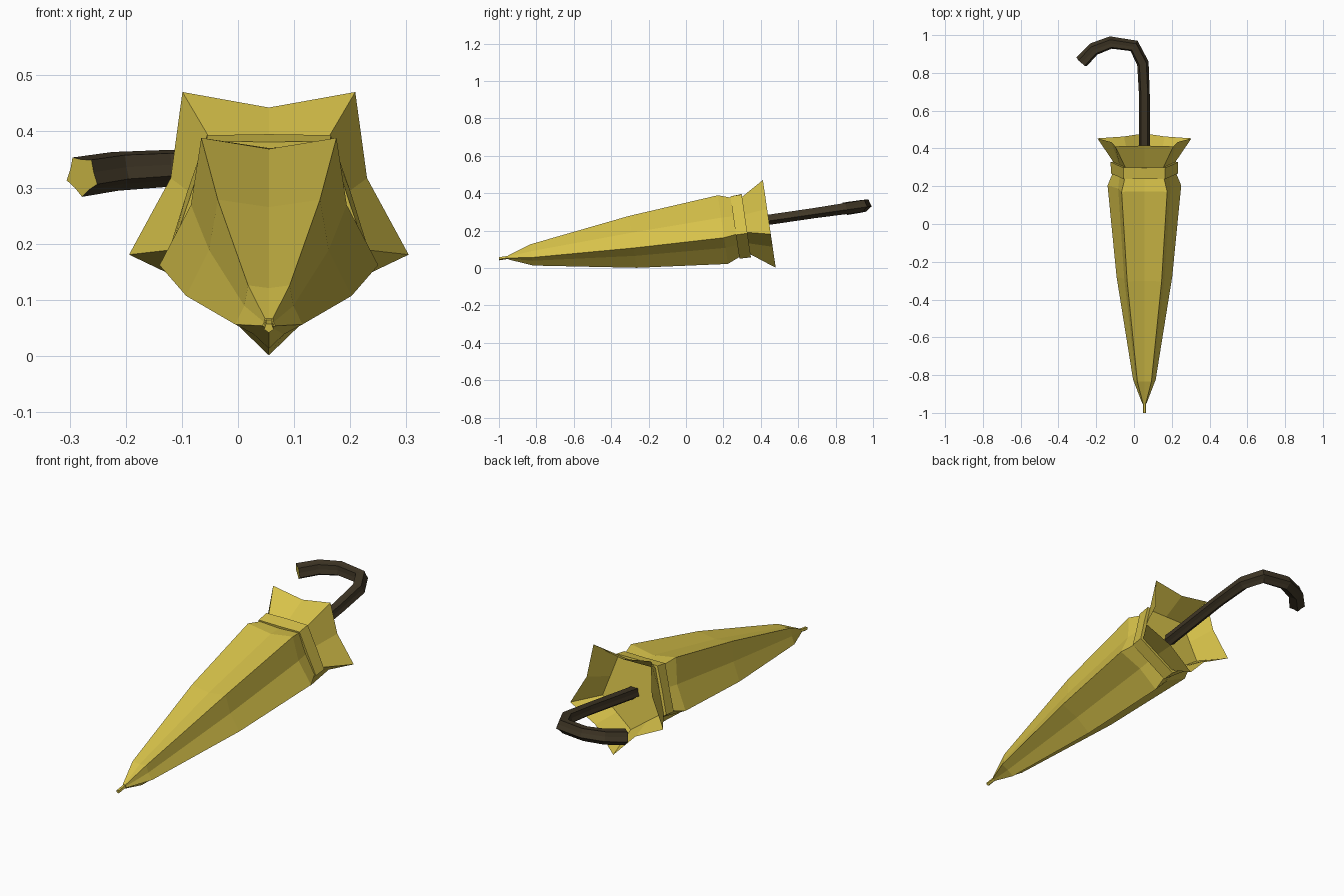
import bpy, bmesh, math
from mathutils import Matrix, Vector

if "Cube" in bpy.data.objects:
    bpy.data.objects.remove(bpy.data.objects["Cube"])


def material(name, rgb):
    m = bpy.data.materials.new(name)
    m.diffuse_color = (*rgb, 1)
    m.use_nodes = True
    m.node_tree.nodes["Principled BSDF"].inputs["Base Color"].default_value = m.diffuse_color
    return m


YELLOW = material("mustard fabric", (0.68, 0.54, 0.068))
DARK = material("dark wood", (0.050, 0.037, 0.019))

# The whole umbrella lies along local +y and is tipped up slightly
TILT = Matrix.Translation((0.055, -1, 0.05)) @ Matrix.Rotation(math.atan(0.146), 4, 'X')


def star_ring(bm, centre, heading, outer, inner):
    """Five-pointed star section, facing along heading (angle from +y toward -x)."""
    side = Vector((math.cos(heading), math.sin(heading), 0))
    verts = []
    for i in range(10):
        a = math.radians(36 * i)
        r = outer if i % 2 else inner
        p = Vector((*centre, 0)) + side * r * math.sin(a) + Vector((0, 0, r * math.cos(a)))
        verts.append(bm.verts.new(TILT @ p))
    return verts


def loft(name, sections, mats, cap_start=True, cap_end=True, end_mat=0):
    bm = bmesh.new()
    rings = [star_ring(bm, *s) for s in sections]
    for a, b in zip(rings, rings[1:]):
        for i in range(10):
            j = (i + 1) % 10
            bm.faces.new((a[i], a[j], b[j], b[i]))
    if cap_start:
        bm.faces.new(rings[0])
    if cap_end:
        bm.faces.new(rings[-1]).material_index = end_mat
    bmesh.ops.recalc_face_normals(bm, faces=bm.faces[:])
    me = bpy.data.meshes.new(name)
    bm.to_mesh(me)
    bm.free()
    for m in mats:
        me.materials.append(m)
    ob = bpy.data.objects.new(name, me)
    bpy.context.collection.objects.link(ob)
    return ob


def straight(*stations):
    """Sections along the axis from (distance, outer radius, inner radius)."""
    return [((0, s), 0, o, i) for s, o, i in stations]


# Pointed tip and folded canopy
loft("tip", straight((0, 0.009, 0.007), (0.07, 0.009, 0.007)), [YELLOW])
loft("canopy", straight((0.05, 0.012, 0.009), (0.175, 0.063, 0.046), (0.722, 0.155, 0.112),
                        (1.207, 0.205, 0.146), (1.272, 0.178, 0.138)), [YELLOW])

# Strap around the neck, and the open flared hem behind it
loft("strap", straight((1.272, 0.186, 0.149), (1.334, 0.188, 0.154)), [YELLOW])
loft("flared_hem", straight((1.334, 0.172, 0.139), (1.457, 0.262, 0.184)), [YELLOW],
     cap_start=False, cap_end=False)

# Shaft and hooked handle: x, distance, heading in degrees, radius
path = [(0, 1.30, 0, 0.030), (0, 1.70, 0, 0.030), (-0.008, 1.870, 16, 0.033),
        (-0.055, 1.962, 55, 0.035), (-0.178, 1.980, 98, 0.035),
        (-0.268, 1.945, 122, 0.037), (-0.333, 1.876, 139, 0.038)]
loft("hooked_handle", [((x, s), math.radians(h), r, r * 0.76) for x, s, h, r in path],
     [DARK, YELLOW], end_mat=1)
